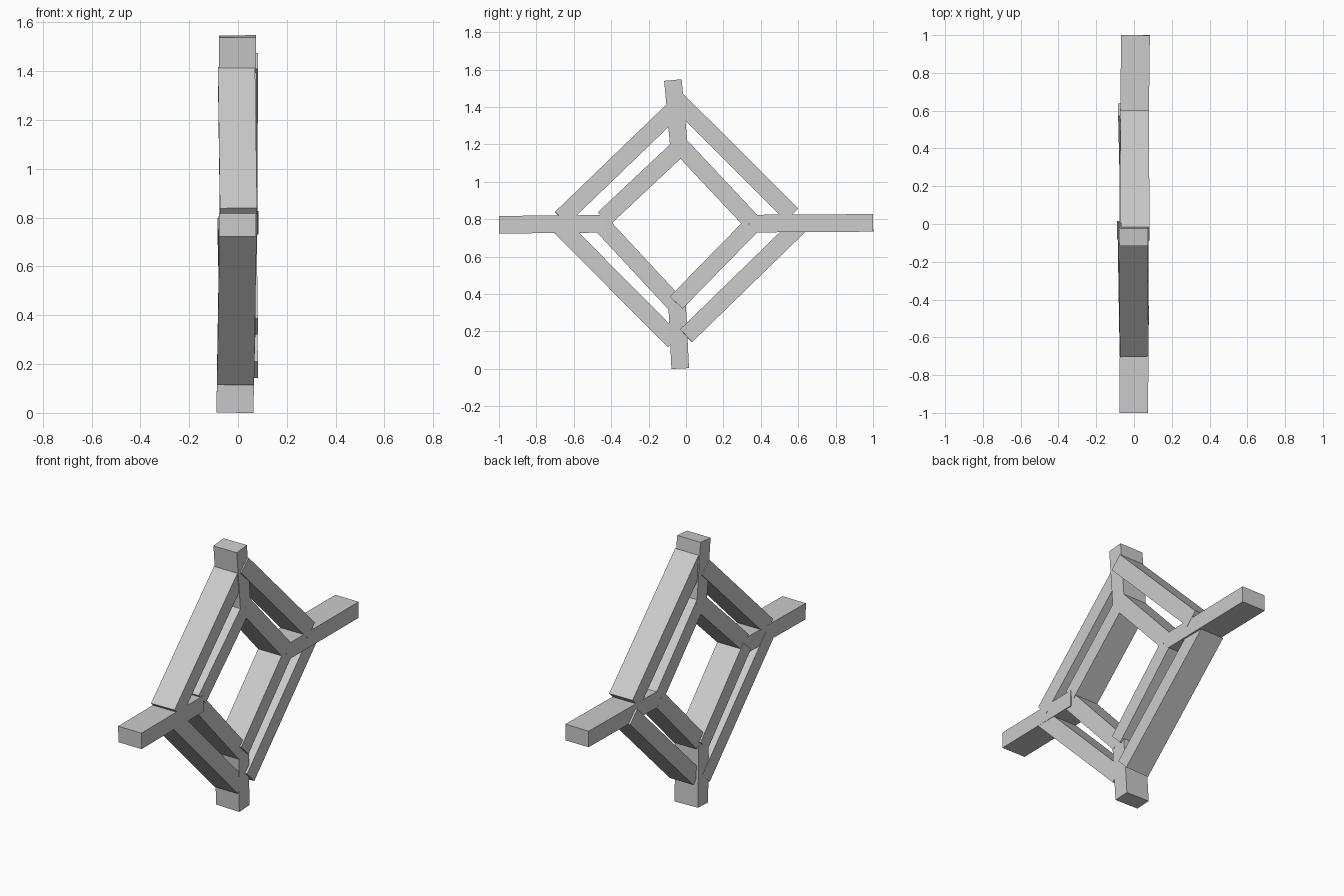
import bpy
import bmesh
from mathutils import Vector

if "Cube" in bpy.data.objects:
    bpy.data.objects.remove(bpy.data.objects["Cube"])

WIDTH = 0.094   # bar thickness within the frame plane
DEPTH = 0.152   # bar depth front to back of the flat frame


def bar(name, start, end):
    """Square-ended timber running between two (x, y, z) centre points."""
    a, b = Vector(start), Vector(end)
    along = (b - a).normalized()
    side = along.cross(Vector((1, 0, 0))).normalized() * WIDTH / 2
    deep = side.cross(along).normalized() * DEPTH / 2
    bm = bmesh.new()
    rings = [[bm.verts.new(p + side * s + deep * d)
              for s, d in ((-1, -1), (1, -1), (1, 1), (-1, 1))] for p in (a, b)]
    lo, hi = rings
    bm.faces.new(lo)
    bm.faces.new(hi)
    for i in range(4):
        j = (i + 1) % 4
        bm.faces.new((lo[i], lo[j], hi[j], hi[i]))
    bmesh.ops.recalc_face_normals(bm, faces=bm.faces)
    mesh = bpy.data.meshes.new(name)
    bm.to_mesh(mesh)
    bm.free()
    obj = bpy.data.objects.new(name, mesh)
    bpy.context.collection.objects.link(obj)


# Four arms of the cross, slightly crooked
bar("top_post", (-0.002, -0.070, 1.543), (0.0, -0.036, 1.17))
bar("bottom_post", (-0.013, -0.031, 0.003), (-0.005, -0.048, 0.35))
bar("left_arm", (-0.002, -1.0, 0.770), (0.003, -0.43, 0.775))
bar("right_arm", (0.008, 1.0, 0.780), (0.0, 0.34, 0.776))

# Outer diamond
bar("outer_upper_left", (0.002, -0.668, 0.805), (-0.006, -0.067, 1.384))
bar("outer_upper_right", (0.006, -0.053, 1.442), (0.003, 0.567, 0.823))
bar("outer_lower_left", (0.0, -0.668, 0.757), (-0.010, -0.064, 0.148))
bar("outer_lower_right", (0.006, 0.0, 0.176), (-0.008, 0.605, 0.765))

# Inner diamond
bar("inner_upper_left", (0.0, -0.440, 0.802), (0.0, -0.034, 1.183))
bar("inner_upper_right", (0.0, -0.036, 1.198), (0.0, 0.350, 0.787))
bar("inner_lower_left", (-0.003, -0.455, 0.775), (-0.005, -0.053, 0.342))
bar("inner_lower_right", (0.005, -0.053, 0.353), (0.0, 0.345, 0.760))
